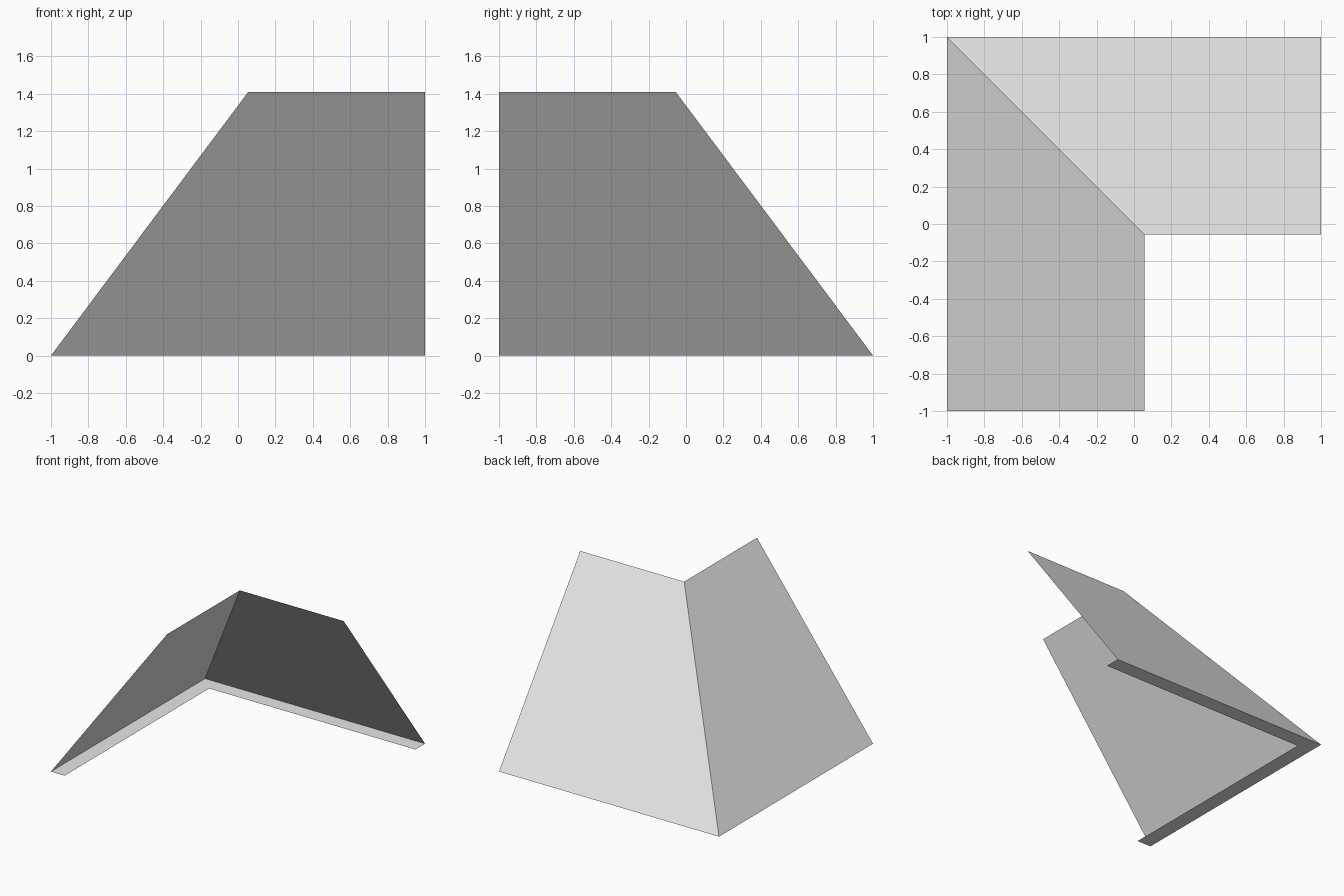
import bpy
import bmesh
from mathutils import Vector

# Remove the default cube
cube = bpy.data.objects.get("Cube")
if cube:
    bpy.data.objects.remove(cube, do_unlink=True)

HALF = 1.0      # half of the square footprint
RIDGE = 0.055   # plan offset of the top edge
HEIGHT = 1.41
LIP = 0.125     # width of the flat eave strip

# Material
grey = bpy.data.materials.new("light_grey")
grey.use_nodes = True
colour = (0.8, 0.8, 0.8, 1.0)
grey.diffuse_color = colour
grey.node_tree.nodes["Principled BSDF"].inputs["Base Color"].default_value = colour


def mirrored(p):
    """Reflect a point across the vertical plane through the hip."""
    return Vector((-p.y, -p.x, p.z))


def build_pair(name, corners):
    """Make one panel and its mirror image, joined along the hip."""
    mesh = bpy.data.meshes.new(name)
    bm = bmesh.new()
    points = [Vector(c) for c in corners]
    bm.faces.new([bm.verts.new(p) for p in points])
    bm.faces.new([bm.verts.new(mirrored(p)) for p in reversed(points)])
    bmesh.ops.remove_doubles(bm, verts=bm.verts, dist=0.0001)
    bm.to_mesh(mesh)
    bm.free()
    mesh.materials.append(grey)
    obj = bpy.data.objects.new(name, mesh)
    bpy.context.collection.objects.link(obj)
    return obj


# Two sloping panels meeting at the hip
build_pair("roof_slopes", [
    (HALF, HALF, 0), (-HALF, HALF, 0),
    (RIDGE, -RIDGE, HEIGHT), (HALF, -RIDGE, HEIGHT)])

# Flat strips under the eaves, mitred at the corner
inner = HALF - LIP
build_pair("eave_strips", [
    (-HALF, HALF, 0), (HALF, HALF, 0),
    (HALF, inner, 0), (-inner, inner, 0)])
